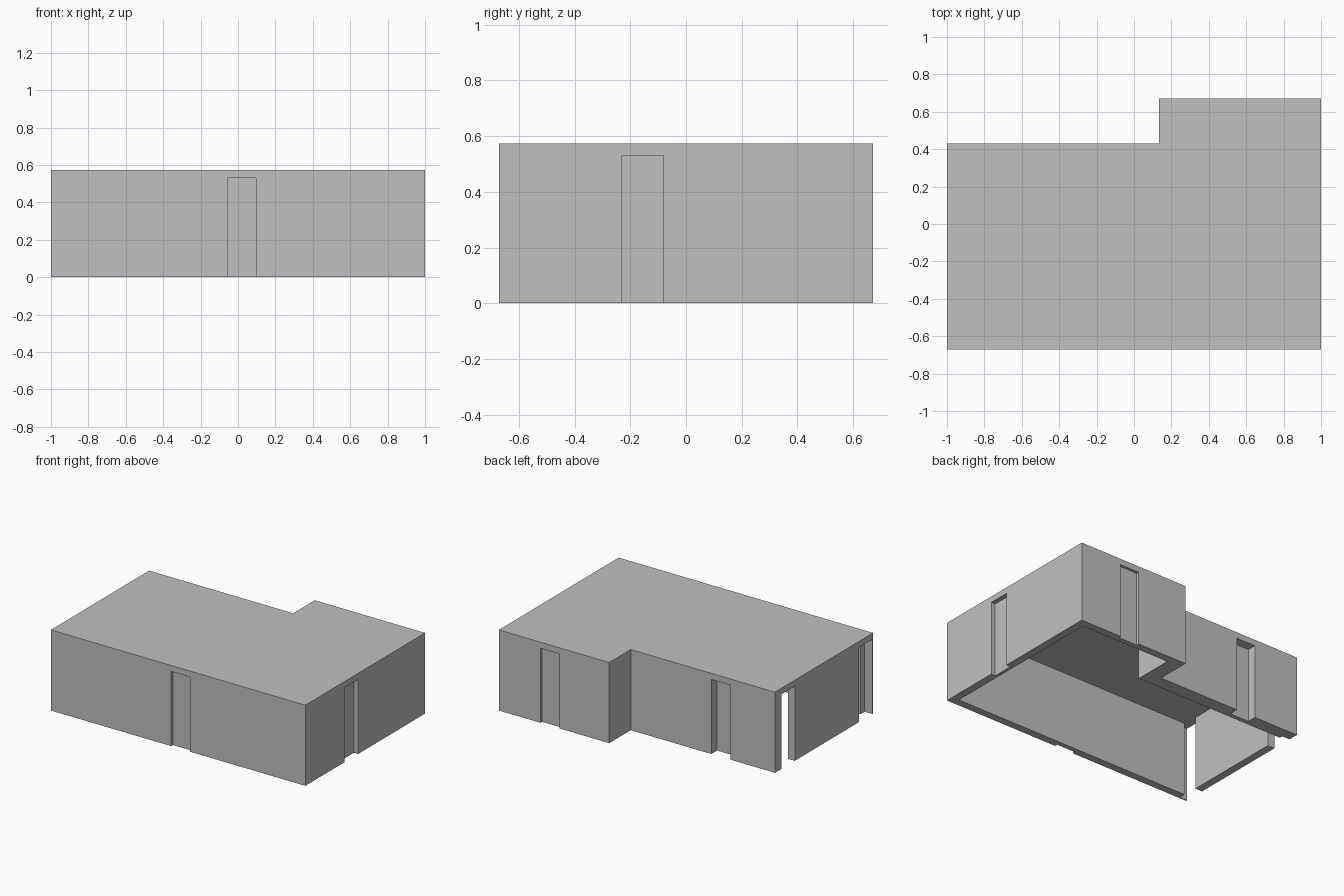
import bpy
import bmesh

if "Cube" in bpy.data.objects:
    bpy.data.objects.remove(bpy.data.objects["Cube"], do_unlink=True)

HEIGHT, CEILING, DOOR_TOP = 0.573, 0.526, 0.53
DOOR = 0.15      # door width
WALL = 0.055     # thin wall thickness

grey = bpy.data.materials.new("plain grey")
grey.use_nodes = True
colour = (0.53, 0.53, 0.53, 1)
grey.diffuse_color = colour
grey.node_tree.nodes["Principled BSDF"].inputs["Base Color"].default_value = colour


def prism(name, outline, z0, z1):
    """Upright solid from a counter-clockwise outline."""
    bm = bmesh.new()
    base = bm.faces.new([bm.verts.new((x, y, z0)) for x, y in outline])
    top = bmesh.ops.extrude_face_region(bm, geom=[base])["geom"]
    verts = [g for g in top if isinstance(g, bmesh.types.BMVert)]
    bmesh.ops.translate(bm, verts=verts, vec=(0, 0, z1 - z0))
    bmesh.ops.recalc_face_normals(bm, faces=bm.faces)
    mesh = bpy.data.meshes.new(name)
    bm.to_mesh(mesh)
    bm.free()
    mesh.materials.append(grey)
    obj = bpy.data.objects.new(name, mesh)
    bpy.context.collection.objects.link(obj)
    return obj


def l_shape(x0, x1, y0, y1, step_x, step_y):
    return [(x0, y0), (x1, y0), (x1, y1), (step_x, y1), (step_x, step_y), (x0, step_y)]


def box(x0, x1, y0, y1):
    return [(x0, y0), (x1, y0), (x1, y1), (x0, y1)]


# Outer shell of walls and flat roof
shell = prism("house_shell", l_shape(-1, 1, -0.672, 0.672, 0.133, 0.43), 0, HEIGHT)

# Hollow room, open underneath; the stepped walls are thicker
cutters = [prism("room_cutter",
                 l_shape(-1 + WALL, 1 - WALL, -0.617, 0.617, 0.24, 0.333),
                 -0.2, CEILING)]

# Shallow door recesses, then the two open doorways on the -x side
OUT = 0.1
doors = {
    "front_door": box(-0.055, -0.055 + DOOR, -0.672 - OUT, -0.652),
    "side_door": box(0.967, 1 + OUT, -0.23, -0.23 + DOOR),
    "back_door": box(0.525, 0.525 + DOOR, 0.653, 0.672 + OUT),
    "step_door": box(-0.65, -0.65 + DOOR, 0.365, 0.43 + OUT),
    "rear_doorway": box(-1 - OUT, -0.94, 0.207, 0.207 + DOOR),
    "corner_doorway": box(-1 - OUT, -0.94, -0.664, -0.664 + DOOR),
}
for name, outline in doors.items():
    cutters.append(prism(name + "_cutter", outline, -0.2, DOOR_TOP))

for cutter in cutters:
    mod = shell.modifiers.new(cutter.name, "BOOLEAN")
    mod.operation = "DIFFERENCE"
    mod.solver = "EXACT"
    mod.object = cutter

# Bake the cuts and drop the cutters
bpy.context.view_layer.update()
evaluated = shell.evaluated_get(bpy.context.evaluated_depsgraph_get())
final = bpy.data.meshes.new_from_object(evaluated)
shell.modifiers.clear()
shell.data = final
for cutter in cutters:
    bpy.data.objects.remove(cutter, do_unlink=True)
